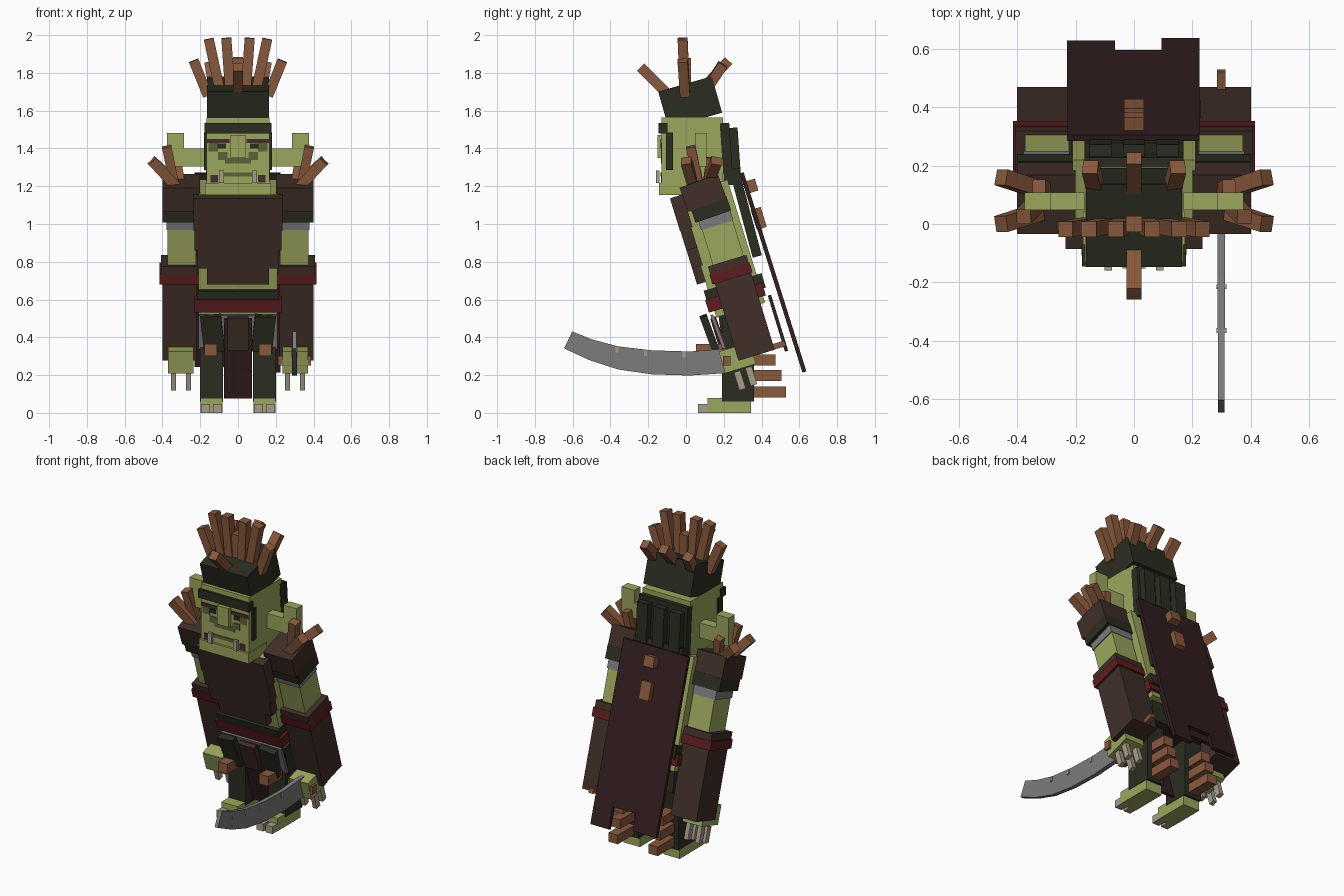
import bpy, math
from mathutils import Matrix, Vector

if "Cube" in bpy.data.objects:
    bpy.data.objects.remove(bpy.data.objects["Cube"], do_unlink=True)

LEAN = 17  # forward slouch of the body in degrees


def material(name, rgb):
    m = bpy.data.materials.new(name)
    m.use_nodes = True
    m.diffuse_color = (*rgb, 1)
    m.node_tree.nodes["Principled BSDF"].inputs["Base Color"].default_value = (*rgb, 1)
    return m


SKIN = material("green skin", (0.33, 0.38, 0.11))
SHADE = material("dark olive", (0.11, 0.12, 0.04))
LEATHER = material("brown leather", (0.052, 0.028, 0.021))
WOOD = material("orange brown", (0.25, 0.10, 0.045))
DARK = material("blackish green", (0.024, 0.026, 0.015))
RED = material("red cloth", (0.11, 0.012, 0.014))
CAPE = material("dark maroon", (0.032, 0.013, 0.014))
STEEL = material("grey metal", (0.20, 0.20, 0.20))
BONE = material("bone", (0.38, 0.34, 0.25))


def mesh(name, verts, faces, mat, matrix=None):
    me = bpy.data.meshes.new(name)
    me.from_pydata(verts, [], faces)
    me.materials.append(mat)
    ob = bpy.data.objects.new(name, me)
    bpy.context.collection.objects.link(ob)
    if matrix:
        ob.matrix_world = matrix
    return ob


def box(name, c, s, mat, tilt=0, roll=0, matrix=None):
    """Box at centre c with size s, tilted about x then rolled about y."""
    v = [(x * s[0] / 2, y * s[1] / 2, z * s[2] / 2)
         for x in (-1, 1) for y in (-1, 1) for z in (-1, 1)]
    f = [(0, 1, 3, 2), (4, 6, 7, 5), (0, 4, 5, 1), (2, 3, 7, 6), (0, 2, 6, 4), (1, 5, 7, 3)]
    rot = matrix or (Matrix.Rotation(math.radians(tilt), 4, 'X')
                     @ Matrix.Rotation(math.radians(roll), 4, 'Y'))
    return mesh(name, v, f, mat, Matrix.Translation(c) @ rot)


def bar(name, p, q, w, mat):
    """Square bar from p to q."""
    p, q = Vector(p), Vector(q)
    d = (q - p).normalized()
    x = Vector((1, 0, 0)) if abs(d.x) < 0.01 else Vector((0, 1, 0)).cross(d).normalized()
    y = d.cross(x)
    x = y.cross(d)
    rot = Matrix((x, y, d)).transposed().to_4x4()
    return box(name, (p + q) / 2, (w, w, (q - p).length), mat, matrix=rot)


def pair(name, c, s, mat, tilt=0, roll=0):
    for side, k in (("left", 1), ("right", -1)):
        box(f"{side}_{name}", (k * c[0], c[1], c[2]), s, mat, tilt, k * roll)


def bar_pair(name, p, q, w, mat):
    for side, k in (("left", 1), ("right", -1)):
        bar(f"{side}_{name}", (k * p[0], p[1], p[2]), (k * q[0], q[1], q[2]), w, mat)


def slab(name, outline, half, mat, matrix=None):
    """Prism with an outline in the (u, v) plane, extruded along the third axis."""
    n = len(outline)
    v = [(-half, u, w) for u, w in outline] + [(half, u, w) for u, w in outline]
    f = [tuple(range(n))[::-1], tuple(range(n, 2 * n))]
    f += [(i, (i + 1) % n, n + (i + 1) % n, n + i) for i in range(n)]
    return mesh(name, v, f, mat, matrix)


# Torso and layered chest plates
box("torso", (0, 0.19, 0.87), (0.42, 0.27, 0.68), SKIN, LEAN)
box("chest_plate_upper", (0, -0.025, 1.06), (0.47, 0.07, 0.18), LEATHER, LEAN)
box("chest_plate_middle", (0, 0.012, 0.93), (0.46, 0.06, 0.13), LEATHER, LEAN)
box("chest_plate_lower", (0, 0.045, 0.825), (0.43, 0.06, 0.11), LEATHER, LEAN)
box("belly_plate", (0, 0.07, 0.735), (0.33, 0.055, 0.10), LEATHER, LEAN)
box("waistband", (0, 0.258, 0.655), (0.43, 0.32, 0.08), DARK, LEAN)
box("belt", (0, 0.262, 0.61), (0.46, 0.315, 0.07), RED, LEAN)

# Hip cloths
box("loincloth", (0, 0.20, 0.29), (0.15, 0.015, 0.44), CAPE, 17)
box("metal_skirt_frame", (0, 0.168, 0.43), (0.42, 0.015, 0.19), STEEL, 20)
box("red_skirt_lining", (0, 0.182, 0.42), (0.41, 0.015, 0.19), RED, 20)
box("middle_flap", (0, 0.125, 0.42), (0.11, 0.03, 0.18), LEATHER, 20)
pair("side_flap", (0.135, 0.125, 0.42), (0.11, 0.04, 0.20), DARK, 20, 6)
box("back_skirt", (0, 0.487, 0.475), (0.36, 0.018, 0.31), CAPE, LEAN)
box("hips", (0, 0.285, 0.50), (0.38, 0.22, 0.16), DARK, 8)

# Legs and feet with calf and knee spikes
pair("leg", (0.14, 0.275, 0.28), (0.12, 0.17, 0.44), DARK)
pair("foot", (0.14, 0.23, 0.04), (0.115, 0.23, 0.08), SKIN)
for i, x in enumerate((0.108, 0.172)):
    pair(f"toe_{i}", (x, 0.092, 0.023), (0.048, 0.055, 0.046), BONE)
pair("knee_spike", (0.145, 0.125, 0.333), (0.066, 0.145, 0.062), WOOD)
for i, (z, end) in enumerate(((0.11, 0.53), (0.198, 0.505), (0.28, 0.475))):
    pair(f"calf_spike_{i}", (0.14, (0.34 + end) / 2, z), (0.065, end - 0.34, 0.057), WOOD)

# Arms
pair("upper_arm", (0.298, 0.195, 0.90), (0.15, 0.17, 0.44), SKIN, LEAN)
pair("shoulder_pad", (0.30, 0.09, 1.165), (0.20, 0.215, 0.135), LEATHER, LEAN + 3)
pair("shoulder_wrap", (0.305, 0.132, 1.077), (0.19, 0.20, 0.08), DARK, LEAN + 2)
pair("arm_ring", (0.30, 0.156, 1.022), (0.158, 0.178, 0.06), STEEL, LEAN)
pair("forearm_guard", (0.31, 0.305, 0.53), (0.18, 0.20, 0.47), LEATHER, LEAN)
pair("forearm_cuff", (0.31, 0.225, 0.782), (0.195, 0.212, 0.05), LEATHER, LEAN)
pair("forearm_band", (0.31, 0.238, 0.738), (0.21, 0.222, 0.055), RED, LEAN)
pair("hand", (0.302, 0.272, 0.292), (0.135, 0.17, 0.12), SKIN, LEAN)
for i, x in enumerate((0.262, 0.342)):
    for j, (y, z) in enumerate(((0.285, 0.172), (0.345, 0.195))):
        pair(f"claw_{i}_{j}", (x, y, z), (0.028, 0.036, 0.10), BONE, LEAN)
bar_pair("shoulder_spike_front", (0.33, 0.04, 1.2), (0.455, 0.0, 1.335), 0.055, WOOD)
bar_pair("shoulder_spike_rear", (0.33, 0.12, 1.22), (0.455, 0.16, 1.335), 0.055, WOOD)
bar_pair("shoulder_spike_top", (0.335, 0.07, 1.2), (0.378, 0.025, 1.41), 0.05, WOOD)
bar_pair("shoulder_spike_inner", (0.30, 0.11, 1.2), (0.325, 0.13, 1.35), 0.045, WOOD)

# Head
box("head", (0, 0.033, 1.365), (0.335, 0.325, 0.40), SKIN)
box("jaw", (0, -0.05, 1.185), (0.35, 0.185, 0.065), SKIN)
box("nose", (0, -0.137, 1.41), (0.08, 0.03, 0.12), SKIN)
pair("ear_base", (0.272, 0.078, 1.352), (0.206, 0.06, 0.095), SKIN)
pair("ear_tip", (0.33, 0.078, 1.44), (0.09, 0.06, 0.085), SKIN)
box("headband", (0, -0.122, 1.507), (0.355, 0.046, 0.055), DARK)
pair("temple_strap", (0.17, -0.088, 1.385), (0.02, 0.036, 0.20), DARK)
pair("eyebrow", (0.105, -0.131, 1.44), (0.12, 0.009, 0.022), LEATHER)
pair("eye", (0.085, -0.131, 1.413), (0.045, 0.008, 0.025), DARK)
pair("eye_shadow", (0.13, -0.130, 1.41), (0.05, 0.006, 0.05), SHADE)
box("mouth_shadow", (0, -0.130, 1.335), (0.14, 0.007, 0.03), SHADE)
pair("cheek_shadow", (0.08, -0.130, 1.36), (0.05, 0.006, 0.04), SHADE)
box("mouth", (0, -0.131, 1.262), (0.19, 0.008, 0.02), SHADE)
pair("mouth_corner", (0.125, -0.130, 1.24), (0.04, 0.007, 0.04), LEATHER)
pair("tusk", (0.088, -0.15, 1.25), (0.026, 0.018, 0.065), BONE)

# Tall hat and the upright tufts
box("hat", (0, 0.022, 1.645), (0.33, 0.295, 0.20), DARK, 16)
for i, (bx, tx, z) in enumerate(((0.04, 0.062, 1.985), (0.09, 0.155, 1.98), (0.16, 0.235, 1.865))):
    bar_pair(f"crest_tuft_{i}", (bx, -0.005, 1.68), (tx, -0.018, z), 0.053, WOOD)
bar("front_tuft", (0, -0.10, 1.69), (0, -0.24, 1.83), 0.053, WOOD)
bar("rear_tuft", (0, 0.11, 1.74), (0, 0.225, 1.865), 0.053, WOOD)
bar("middle_tuft", (0, 0.0, 1.70), (0, 0.0, 1.88), 0.055, WOOD)
bar_pair("rear_side_tuft", (0.125, 0.10, 1.70), (0.15, 0.195, 1.845), 0.053, WOOD)

# Hair at the back
box("back_hair", (0, 0.215, 1.37), (0.34, 0.05, 0.33), DARK, 4)
for i, x in enumerate((-0.115, 0, 0.115)):
    box(f"hair_strand_{i}", (x, 0.26, 1.37), (0.075, 0.045, 0.28), DARK, 4)
box("long_hair", (0, 0.315, 1.06), (0.34, 0.05, 0.48), DARK, 15)

# Cape with a notched hem, and its knots
hem = [(-0.23, 0.55), (0.225, 0.55), (0.225, -0.555), (0.095, -0.555), (0.095, -0.42),
       (-0.065, -0.42), (-0.065, -0.525), (-0.23, -0.525)]
slab("cape", hem, 0.011, CAPE,
     Matrix.Translation((0, 0.46, 0.746)) @ Matrix.Rotation(math.radians(LEAN + 0.5), 4, 'X')
     @ Matrix.Rotation(math.radians(-90), 4, 'Z'))
box("cape_knot_upper", (0, 0.345, 1.20), (0.07, 0.06, 0.065), WOOD, LEAN)
box("cape_knot_lower", (0, 0.385, 1.03), (0.07, 0.055, 0.11), WOOD, LEAN)

# Curved sword in the left hand
top = [(-0.603, 0.431), (-0.497, 0.389), (-0.36, 0.352), (-0.18, 0.331), (0.02, 0.325), (0.22, 0.341)]
low = [(-0.645, 0.341), (-0.508, 0.278), (-0.36, 0.23), (-0.18, 0.204), (0.02, 0.198), (0.22, 0.211)]
blade = Matrix.Translation((0.299, 0, 0))
for i in range(5):
    slab(f"blade_{i}", [low[i], low[i + 1], top[i + 1], top[i]], 0.011 + 0.0008 * i, STEEL, blade)
for i, (y, z) in enumerate(((-0.365, 0.335), (-0.215, 0.315), (-0.01, 0.308))):
    box(f"blade_chip_{i}", (0.299, y, z), (0.034, 0.016, 0.03), BONE)
box("sword_guard", (0.298, 0.215, 0.276), (0.175, 0.04, 0.05), WOOD)
bar("sword_handle", (0.299, 0.20, 0.275), (0.299, 0.525, 0.368), 0.03, WOOD)
